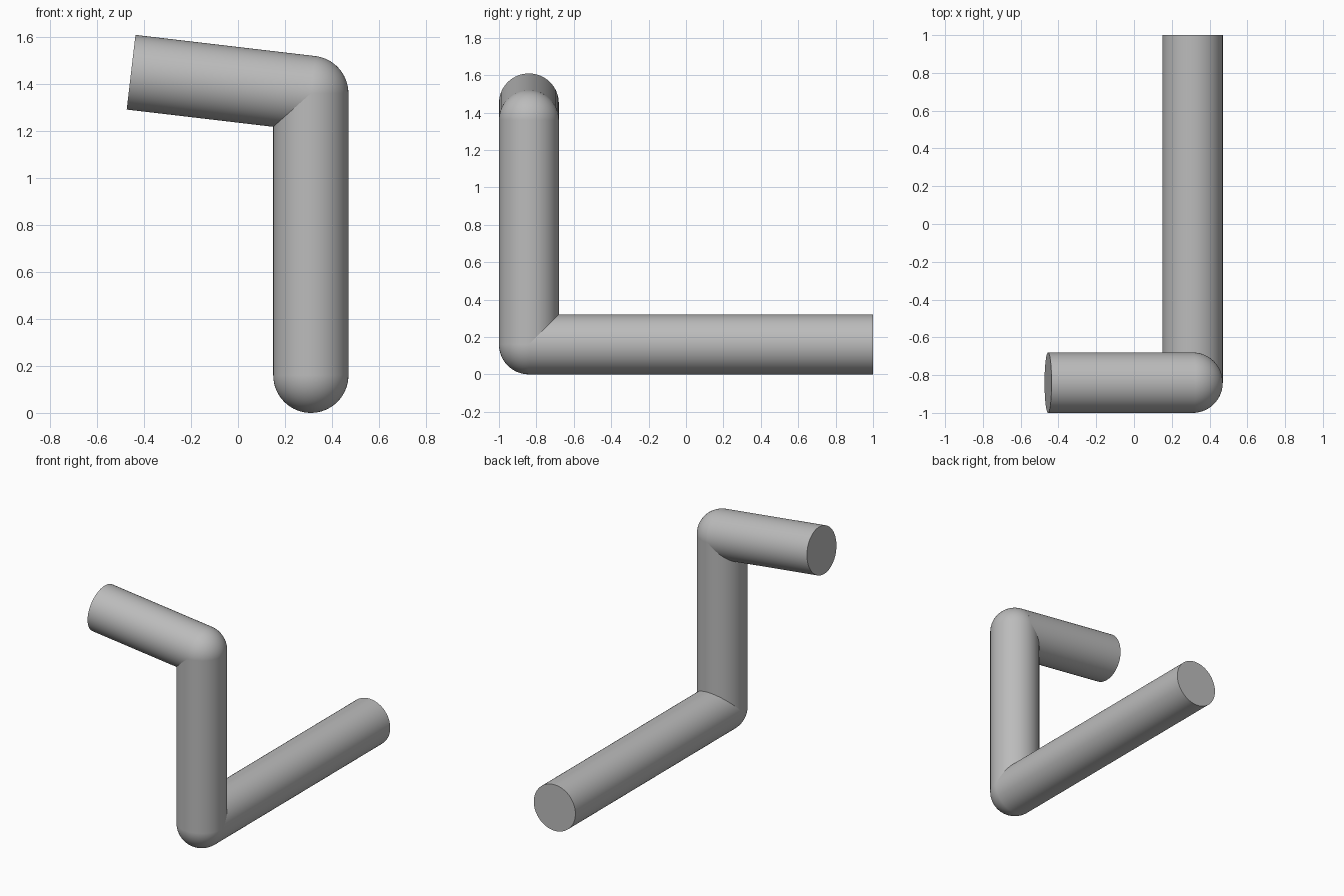
import bpy
import math
from mathutils import Vector

if "Cube" in bpy.data.objects:
    bpy.data.objects.remove(bpy.data.objects["Cube"], do_unlink=True)

RADIUS = 0.16
SIDES = 64

grey = bpy.data.materials.new("plain grey")
grey.use_nodes = True
colour = (0.5, 0.5, 0.5, 1)
grey.diffuse_color = colour
grey.node_tree.nodes["Principled BSDF"].inputs["Base Color"].default_value = colour

# Points along the crank's centre line
tail_end = Vector((0.31, 1.0, RADIUS))
lower_corner = Vector((0.31, -0.84, RADIUS))
upper_corner = Vector((0.31, -0.84, 1.36))
handle_end = Vector((-0.455, -0.84, 1.45))


def finish(name):
    obj = bpy.context.object
    obj.name = name
    obj.data.materials.append(grey)
    bpy.ops.object.shade_smooth_by_angle(angle=math.radians(40))


def rod(name, start, end):
    """Capped round bar between two points."""
    axis = end - start
    bpy.ops.mesh.primitive_cylinder_add(
        vertices=SIDES, radius=RADIUS, depth=axis.length,
        location=(start + end) / 2,
        rotation=axis.to_track_quat('Z', 'Y').to_euler())
    finish(name)


def elbow(name, centre):
    """Ball that rounds off a corner."""
    bpy.ops.mesh.primitive_uv_sphere_add(
        segments=SIDES, ring_count=SIDES // 2, radius=RADIUS, location=centre)
    finish(name)


# Long shaft, upright arm and short tilted handle
rod("long_shaft", lower_corner, tail_end)
rod("upright_arm", lower_corner, upper_corner)
rod("short_handle", upper_corner, handle_end)

# Rounded corners
elbow("lower_elbow", lower_corner)
elbow("upper_elbow", upper_corner)
